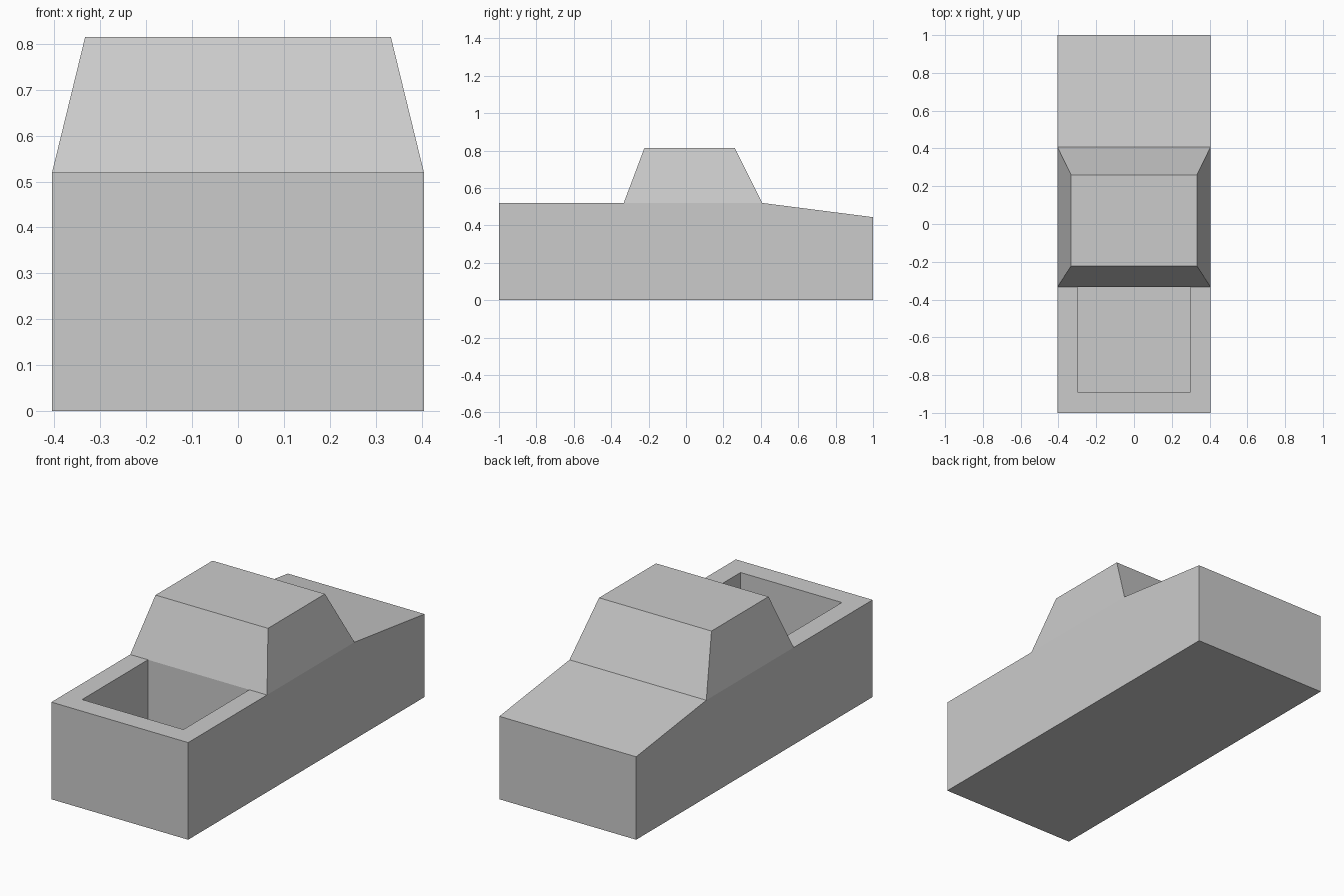
import bpy
import bmesh
from mathutils import Vector

default = bpy.data.objects.get("Cube")
if default:
    bpy.data.objects.remove(default, do_unlink=True)

HALF_WIDTH = 0.405
DECK = 0.52          # height of the bed rim and cab base
CAB_REAR, CAB_FRONT = -0.333, 0.407

grey = bpy.data.materials.new("plain grey")
grey.use_nodes = True
grey.diffuse_color = (0.6, 0.6, 0.6, 1)
grey.node_tree.nodes["Principled BSDF"].inputs["Base Color"].default_value = grey.diffuse_color


def finish(name, bm):
    """Turn a bmesh into a named, flat shaded object."""
    bmesh.ops.recalc_face_normals(bm, faces=bm.faces)
    mesh = bpy.data.meshes.new(name)
    bm.to_mesh(mesh)
    bm.free()
    mesh.materials.append(grey)
    obj = bpy.data.objects.new(name, mesh)
    bpy.context.collection.objects.link(obj)
    return obj


def extruded_profile(name, profile, half_width):
    """Extrude a (y, z) outline across the width."""
    bm = bmesh.new()
    face = bm.faces.new([bm.verts.new((-half_width, y, z)) for y, z in profile])
    extruded = bmesh.ops.extrude_face_region(bm, geom=[face])
    verts = [v for v in extruded["geom"] if isinstance(v, bmesh.types.BMVert)]
    bmesh.ops.translate(bm, verts=verts, vec=Vector((2 * half_width, 0, 0)))
    return finish(name, bm)


# Body: long block with a hood sloping down to the +y end
body = extruded_profile(
    "body",
    [(-1, 0), (1, 0), (1, 0.444), (CAB_FRONT, DECK), (-1, DECK)],
    HALF_WIDTH)

# Open bed: pocket cut into the deck, ending flush with the cab
cutter = extruded_profile(
    "bed_cutter",
    [(-0.89, 0.15), (CAB_REAR, 0.15), (CAB_REAR, 0.7), (-0.89, 0.7)],
    0.3)
cutter.hide_render = True
cut = body.modifiers.new("bed", 'BOOLEAN')
cut.operation = 'DIFFERENCE'
cut.solver = 'EXACT'
cut.object = cutter
bpy.context.view_layer.objects.active = body
bpy.ops.object.modifier_apply(modifier=cut.name)
bpy.data.objects.remove(cutter, do_unlink=True)

# Cab: profile block with its roof narrowed on both sides
cab = extruded_profile(
    "cab",
    [(CAB_REAR, DECK), (CAB_FRONT, DECK), (0.26, 0.815), (-0.222, 0.815)],
    HALF_WIDTH)
for vert in cab.data.vertices:
    if vert.co.z > DECK + 0.1:
        vert.co.x *= 0.333 / HALF_WIDTH
cab.data.update()
